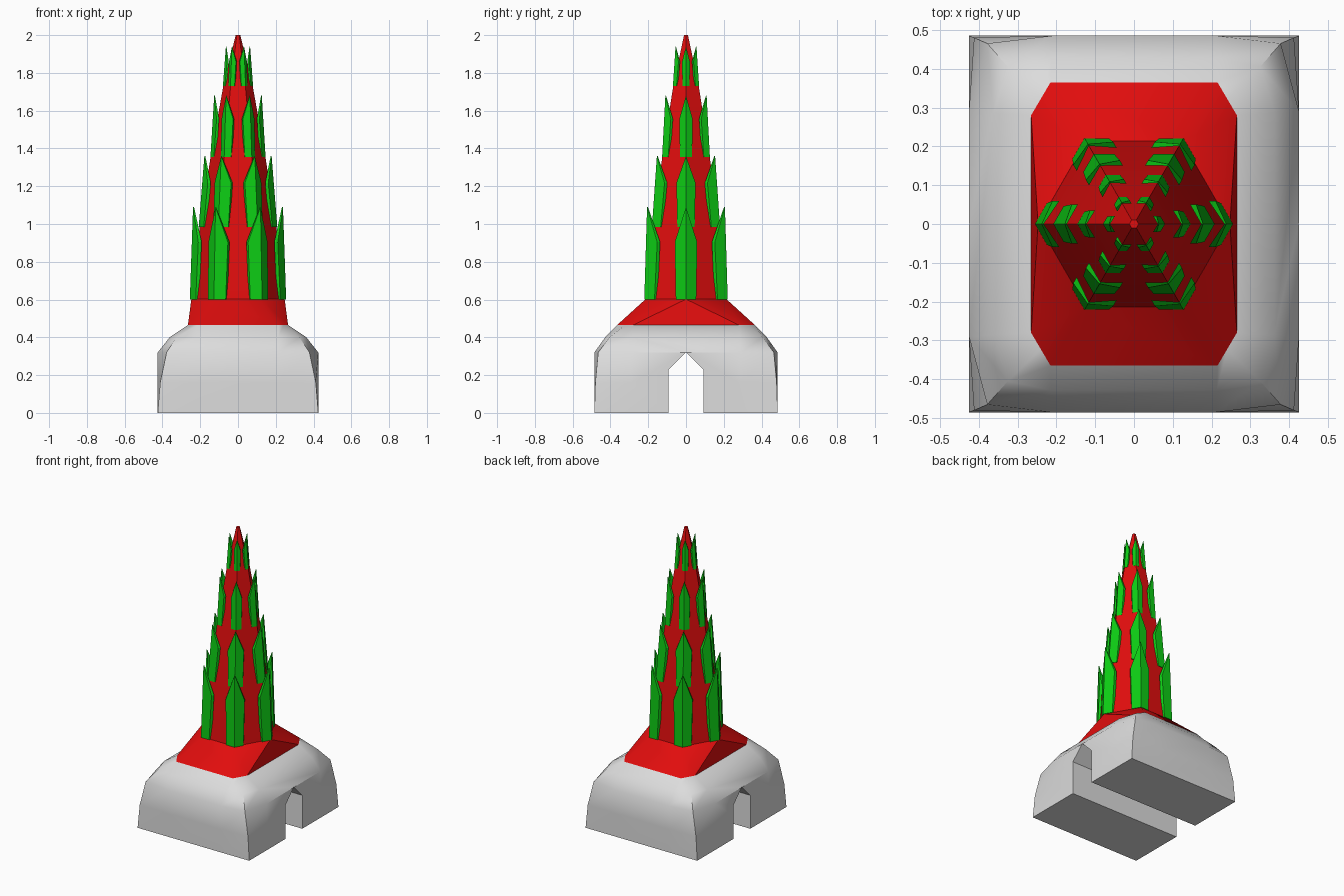
import bpy, bmesh
from math import pi, radians
from mathutils import Matrix, Vector

cube = bpy.data.objects.get("Cube")
if cube:
    bpy.data.objects.remove(cube, do_unlink=True)


def material(name, rgb):
    m = bpy.data.materials.new(name)
    m.use_nodes = True
    m.diffuse_color = (*rgb, 1)
    m.node_tree.nodes["Principled BSDF"].inputs["Base Color"].default_value = (*rgb, 1)
    return m


stone = material("pale grey", (0.72, 0.72, 0.72))
red = material("red", (0.75, 0.004, 0.004))
green = material("green", (0.004, 0.6, 0.007))


def finish(name, bm, mat, smooth=None):
    bmesh.ops.recalc_face_normals(bm, faces=bm.faces)
    mesh = bpy.data.meshes.new(name)
    bm.to_mesh(mesh)
    bm.free()
    mesh.materials.append(mat)
    ob = bpy.data.objects.new(name, mesh)
    bpy.context.collection.objects.link(ob)
    if smooth:
        bpy.ops.object.select_all(action='DESELECT')
        ob.select_set(True)
        bpy.context.view_layer.objects.active = ob
        bpy.ops.object.shade_smooth_by_angle(angle=radians(smooth))
    return ob


def loft(rings):
    bm = bmesh.new()
    loops = [[bm.verts.new(p) for p in ring] for ring in rings]
    for a, b in zip(loops, loops[1:]):
        for i in range(len(a)):
            j = (i + 1) % len(a)
            bm.faces.new((a[i], a[j], b[j], b[i]))
    bm.faces.new(loops[0][::-1])
    bm.faces.new(loops[-1])
    return bm


def hexagon(r, z):
    return [Matrix.Rotation(k * pi / 3, 3, 'Z') @ Vector((r, 0, z)) for k in range(6)]


def corner_ring(z, side, corner, front):
    # mirror three quadrant points into a full twelve-point ring
    q = [side, corner, front]
    pts = q + [(-x, y) for x, y in q[::-1]]
    pts += [(-x, -y) for x, y in pts]
    return [(x, y, z) for x, y in pts]


# Rounded stone base with corners that lean inward
base = finish("stone_base", loft([
    corner_ring(0, (.425, .29), (.425, .485), (.21, .485)),
    corner_ring(.16, (.425, .29), (.412, .48), (.21, .485)),
    corner_ring(.32, (.425, .29), (.378, .465), (.21, .485)),
    corner_ring(.40, (.362, .285), (.325, .405), (.213, .428)),
    corner_ring(.465, (.265, .28), (.24, .3225), (.215, .365)),
]), stone, 35)

# Pointed tunnel cut through the base
arch = [(-.092, -.1), (.092, -.1), (.092, .23), (0, .322), (-.092, .23)]
cutter = finish("tunnel_cutter", loft([[(x, y, z) for y, z in arch] for x in (-.6, .6)]), stone)
cutter.hide_render = True
cutter.hide_set(True)
cut = base.modifiers.new("tunnel", 'BOOLEAN')
cut.operation = 'DIFFERENCE'
cut.solver = 'EXACT'
cut.object = cutter

# Flared roof between the base and the spire
bm = bmesh.new()
for x, y in ((.265, .28), (.215, .365)):
    for sx in (-1, 1):
        for sy in (-1, 1):
            bm.verts.new((sx * x, sy * y, .465))
for p in hexagon(.247, .602):
    bm.verts.new(p)
bmesh.ops.convex_hull(bm, input=bm.verts)
finish("flared_roof", bm, red, 40)

# Tapering six-sided spire
spire = [(.247, .6), (.203, .985), (.145, 1.355), (.078, 1.73), (.012, 2)]
finish("spire", loft([hexagon(r, z) for r, z in spire]), red, 30)


def leaf_tier(name, z0, z1, r0, r1, half, thick):
    # folded pointed leaf, repeated around the six spire corners
    bm = bmesh.new()
    zs = z0 + (z1 - z0) * .62
    rs = r0 + (r1 - r0) * .62
    for k in range(6):
        turn = Matrix.Rotation(k * pi / 3, 3, 'Z')

        def vert(r, w, z):
            return bm.verts.new(turn @ Vector((r - .577 * abs(w), w, z)))

        skins = []
        for d in (0, thick):
            skins.append([vert(r0 - d, -half, z0), vert(r0 - d, 0, z0), vert(r0 - d, half, z0),
                          vert(rs - d, half * 1.1, zs), vert(r1 - d * .3, 0, z1),
                          vert(rs - d, -half * 1.1, zs)])
        for s in skins:
            bm.faces.new((s[0], s[1], s[4], s[5]))
            bm.faces.new((s[1], s[2], s[3], s[4]))
        a, b = skins
        for i in range(6):
            j = (i + 1) % 6
            bm.faces.new((a[i], a[j], b[j], b[i]))
    finish(name, bm, green)


# Four tiers of leaves
leaf_tier("leaves_lowest", .6, 1.09, .255, .238, .054, .018)
leaf_tier("leaves_lower", .985, 1.36, .208, .178, .046, .016)
leaf_tier("leaves_upper", 1.355, 1.68, .146, .126, .032, .013)
leaf_tier("leaves_top", 1.73, 1.94, .080, .064, .019, .009)
